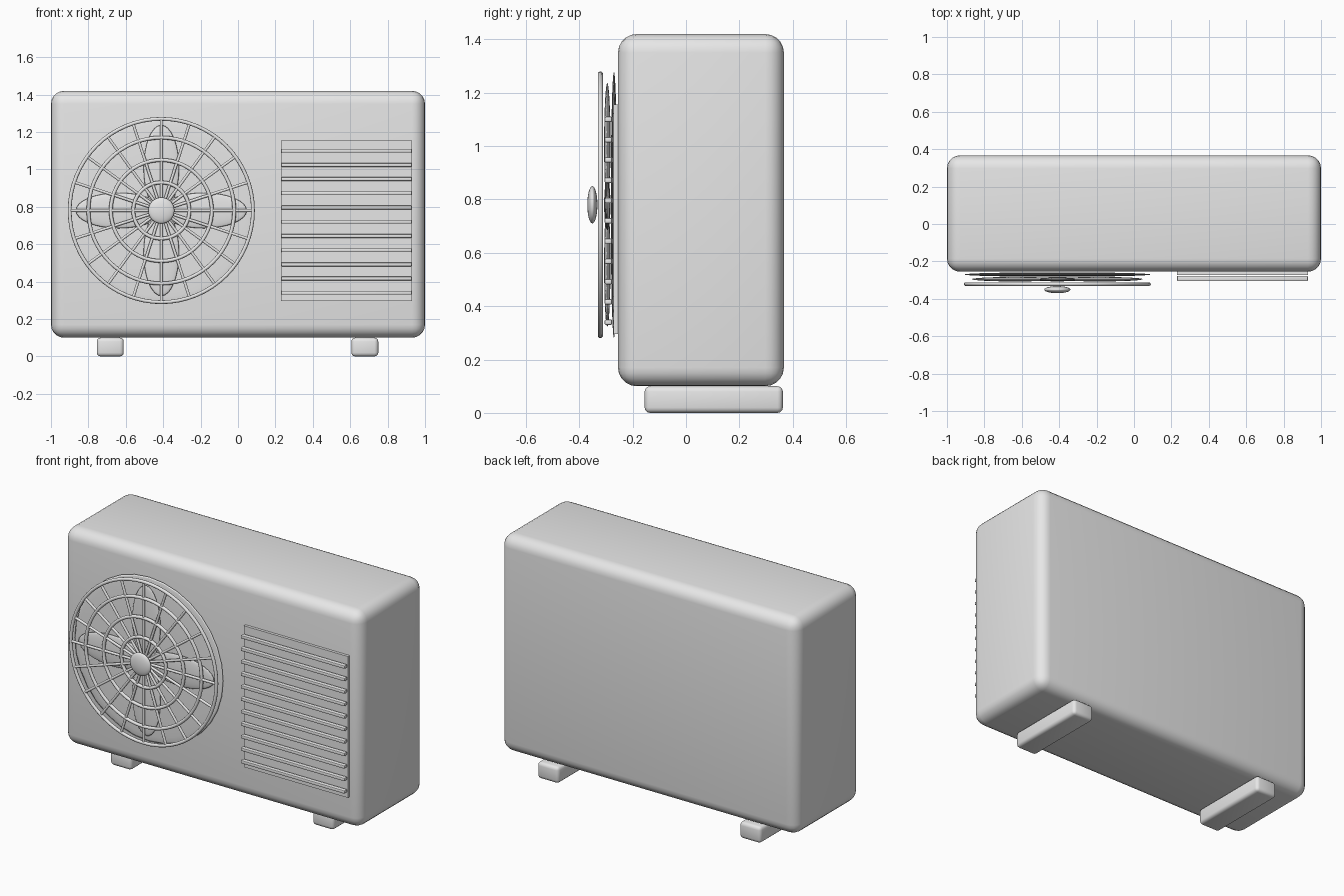
import bpy, math
from mathutils import Matrix, Vector

cube = bpy.data.objects.get("Cube")
if cube:
    bpy.data.objects.remove(cube)

grey = bpy.data.materials.new("light grey")
grey.use_nodes = True
colour = (0.8, 0.8, 0.8, 1)
grey.diffuse_color = colour
grey.node_tree.nodes["Principled BSDF"].inputs["Base Color"].default_value = colour

FAN = Vector((-0.41, 0, 0.78))
FRONT = Matrix.Rotation(math.pi / 2, 4, 'X')  # turns local z to face the front


def finish(name, angle=40):
    ob = bpy.context.object
    ob.name = name
    ob.data.materials.append(grey)
    bpy.ops.object.shade_smooth_by_angle(angle=math.radians(angle))
    return ob


def box(name, low, high, bevel=0.0, segments=3):
    low, high = Vector(low), Vector(high)
    bpy.ops.mesh.primitive_cube_add(size=1)
    ob = bpy.context.object
    ob.data.transform(Matrix.Translation((low + high) / 2)
                      @ Matrix.Diagonal((high - low).to_4d()))
    if bevel:
        mod = ob.modifiers.new("Bevel", 'BEVEL')
        mod.width, mod.segments = bevel, segments
        bpy.ops.object.modifier_apply(modifier="Bevel")
    return finish(name)


def ellipsoid(name, radii, matrix):
    bpy.ops.mesh.primitive_uv_sphere_add(segments=32, ring_count=16, radius=1)
    ob = bpy.context.object
    ob.data.transform(matrix @ Matrix.Diagonal((*radii, 1)))
    return finish(name, 180)


def at_fan(y):
    return Matrix.Translation(FAN + Vector((0, y, 0))) @ FRONT


# Casing and feet
box("casing", (-1, -0.255, 0.1), (1, 0.367, 1.42), 0.07, 5)
for side, x in (("right", -0.683), ("left", 0.678)):
    box(side + "_foot", (x - 0.072, -0.155, 0), (x + 0.072, 0.363, 0.1), 0.02)

# Louvre panel with slats
box("louvre_panel", (0.23, -0.272, 0.295), (0.93, -0.25, 1.155))
for i in range(11):
    z = 1.1 - 0.076 * i
    box(f"slat_{i + 1}", (0.23, -0.305, z - 0.01), (0.93, -0.277, z + 0.01), 0.005, 2)

# Shallow dish behind the fan
ellipsoid("fan_dish", (0.5, 0.5, 0.012), at_fan(-0.27))

# Four blades
for i in range(4):
    turn = Matrix.Rotation(i * math.pi / 2, 4, 'Z')
    ellipsoid(f"blade_{i + 1}", (0.23, 0.095, 0.012),
              at_fan(-0.295) @ turn @ Matrix.Translation((0.227, 0, 0)))

# Guard rings
for i, radius in enumerate((0.15, 0.27, 0.39, 0.49)):
    bpy.ops.mesh.primitive_torus_add(major_radius=radius, minor_radius=0.01,
                                     major_segments=64, minor_segments=10)
    bpy.context.object.data.transform(at_fan(-0.321))
    finish(f"guard_ring_{i + 1}", 180)

# Guard spokes
for i in range(20):
    bpy.ops.mesh.primitive_cylinder_add(vertices=10, radius=0.008, depth=0.49)
    turn = Matrix.Rotation(i * math.tau / 20, 4, 'Y')
    bpy.context.object.data.transform(
        Matrix.Translation(FAN + Vector((0, -0.321, 0))) @ turn
        @ Matrix.Translation((0, 0, 0.245)))
    finish(f"guard_spoke_{i + 1}")

# Centre cap
ellipsoid("centre_cap", (0.07, 0.07, 0.019), at_fan(-0.351))
